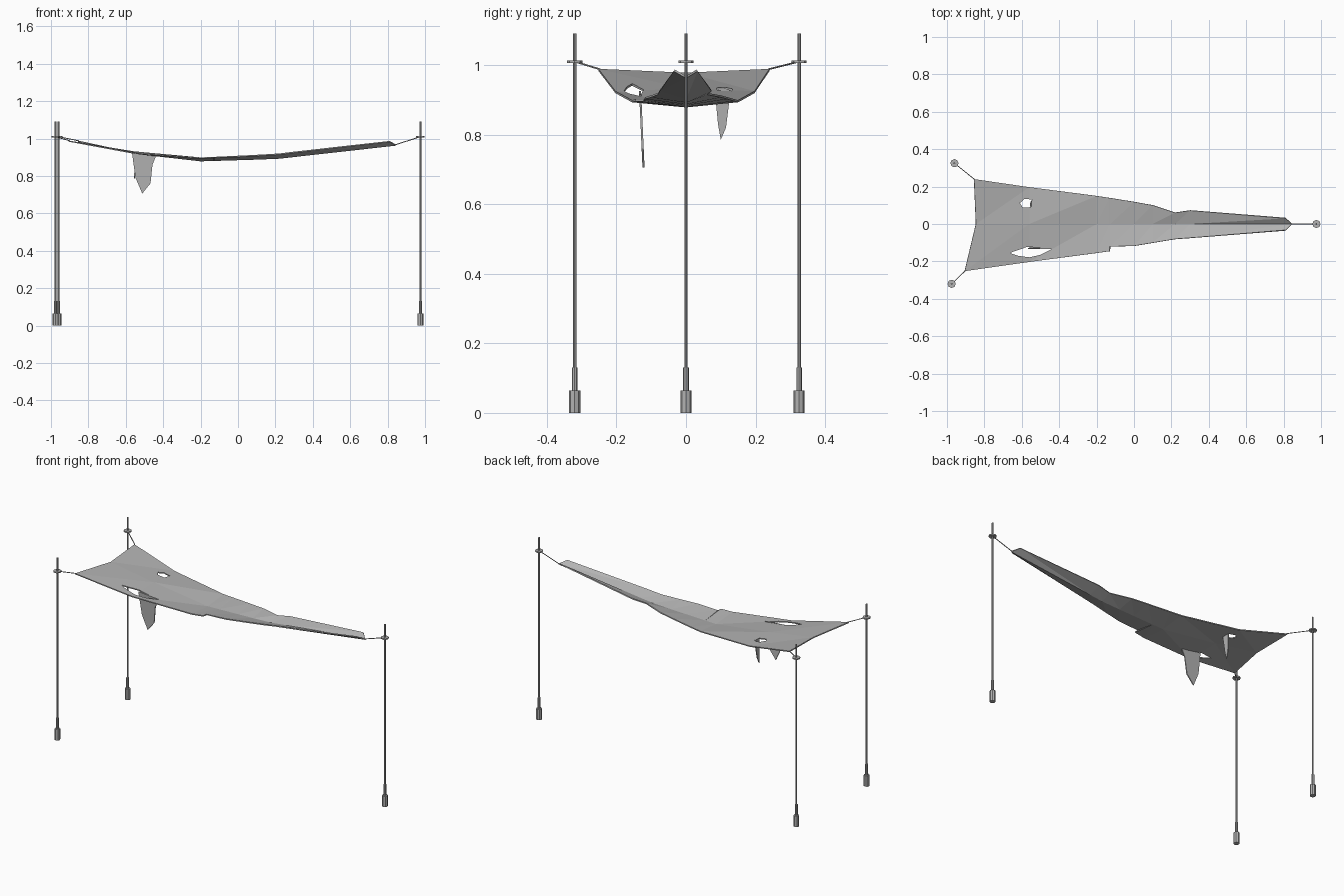
import bpy
from mathutils import Vector

old = bpy.data.objects.get("Cube")
if old:
    bpy.data.objects.remove(old, do_unlink=True)

GREY = (0.45, 0.45, 0.45, 1)
grey = bpy.data.materials.new("plain grey")
grey.use_nodes = True
grey.diffuse_color = GREY
grey.node_tree.nodes["Principled BSDF"].inputs["Base Color"].default_value = GREY


def make(name, verts, faces):
    mesh = bpy.data.meshes.new(name)
    mesh.from_pydata(verts, [], faces)
    mesh.materials.append(grey)
    obj = bpy.data.objects.new(name, mesh)
    bpy.context.collection.objects.link(obj)
    return obj


def rod(name, a, b, radius, sides=8):
    a, b = Vector(a), Vector(b)
    bpy.ops.mesh.primitive_cylinder_add(
        vertices=sides, radius=radius, depth=(b - a).length, location=(a + b) / 2)
    obj = bpy.context.object
    obj.name = name
    obj.rotation_euler = (b - a).to_track_quat('Z', 'Y').to_euler()
    obj.data.materials.append(grey)
    return obj


def prism(name, outline, offset):
    """Extrude a flat outline along an offset."""
    n = len(outline)
    verts = [Vector(p) for p in outline]
    verts += [p + Vector(offset) for p in verts]
    faces = [range(n)[::-1], range(n, 2 * n)]
    faces += [(i, (i + 1) % n, (i + 1) % n + n, i + n) for i in range(n)]
    return make(name, verts, [tuple(f) for f in faces])


# Poles with stepped feet and collars, and ropes to the canopy corners
anchors = {
    "front": ((-0.975, -0.32), (-0.9, -0.248, 0.988)),
    "back": ((-0.96, 0.325), (-0.852, 0.238, 0.988)),
    "end": ((0.975, 0), (0.84, 0, 0.966)),
}
for side, ((x, y), corner) in anchors.items():
    for part, low, high, radius in (("foot", 0, 0.065, 0.016), ("socket", 0.065, 0.13, 0.008),
                                    ("pole", 0.13, 1.09, 0.005), ("collar", 1.006, 1.013, 0.022)):
        rod(f"{side}_{part}", (x, y, low), (x, y, high), radius)
    rod(f"{side}_rope", corner, (x, y, 1.01), 0.0025, 6)

# Canopy ribs: edge x (front, middle, back), edge y (front, back), edge z, middle z
ribs = [
    (-0.905, -0.845, -0.855, -0.252, 0.24, 0.989, 0.978),
    (-0.56, -0.56, -0.56, -0.203, 0.197, 0.925, 0.932),
    (-0.2, -0.2, -0.2, -0.155, 0.15, 0.899, 0.884),
    (-0.13, -0.13, -0.13, -0.145, 0.139, 0.902, 0.886),
    (-0.128, -0.128, -0.128, -0.12, 0.139, 0.902, 0.886),
    (0, 0, 0, -0.117, 0.118, 0.908, 0.89),
    (0.1, 0.1, 0.1, -0.1, 0.1, 0.913, 0.893),
    (0.22, 0.22, 0.22, -0.08, 0.06, 0.92, 0.898),
    (0.3, 0.3, 0.3, -0.074, 0.072, 0.93, 0.907),
    (0.81, 0.845, 0.81, -0.032, 0.03, 0.987, 0.968),
]
verts, faces = [], []
for xf, xm, xb, yf, yb, ze, zm in ribs:
    verts += [(xf, yf, ze), (xm, 0, zm), (xb, yb, ze)]
for r in range(len(ribs) - 1):
    for c in range(2):
        i = 3 * r + c
        faces += [(i, i + 3, i + 4), (i, i + 4, i + 1)]
canopy = make("canopy", verts, faces)
thick = canopy.modifiers.new("thickness", 'SOLIDIFY')
thick.thickness = 0.006
thick.offset = -1

# Torn holes
tears = [
    [(-0.665, -0.155), (-0.62, -0.17), (-0.56, -0.178), (-0.5, -0.165), (-0.435, -0.132), (-0.57, -0.122)],
    [(-0.61, 0.112), (-0.595, 0.088), (-0.55, 0.09), (-0.542, 0.13), (-0.585, 0.135)],
]
cutters = []
for tear in tears:
    cutter = prism("tear_cutter", [(x, y, 0.8) for x, y in tear], (0, 0, 0.3))
    cutter.hide_render = True
    cut = canopy.modifiers.new("tear", 'BOOLEAN')
    cut.operation = 'DIFFERENCE'
    cut.solver = 'EXACT'
    cut.object = cutter
    cutters.append(cutter)
bpy.context.view_layer.update()
graph = bpy.context.evaluated_depsgraph_get()
torn = bpy.data.meshes.new_from_object(canopy.evaluated_get(graph))
canopy.modifiers.clear()
canopy.data = torn
for cutter in cutters:
    bpy.data.objects.remove(cutter, do_unlink=True)

# Hanging torn flaps
front = [(-0.567, 0.925), (-0.548, 0.79), (-0.512, 0.706), (-0.468, 0.76), (-0.457, 0.86), (-0.435, 0.915)]
prism("front_flap", [(x, -0.135 + (0.925 - z) * 0.045, z) for x, z in front], (0, 0.006, 0))
back = [(0.083, 0.925), (0.092, 0.83), (0.1, 0.785), (0.115, 0.82), (0.128, 0.925)]
prism("back_flap", [(-0.542 - (0.925 - z) * 0.07, y, z) for y, z in back], (-0.005, 0, 0))
